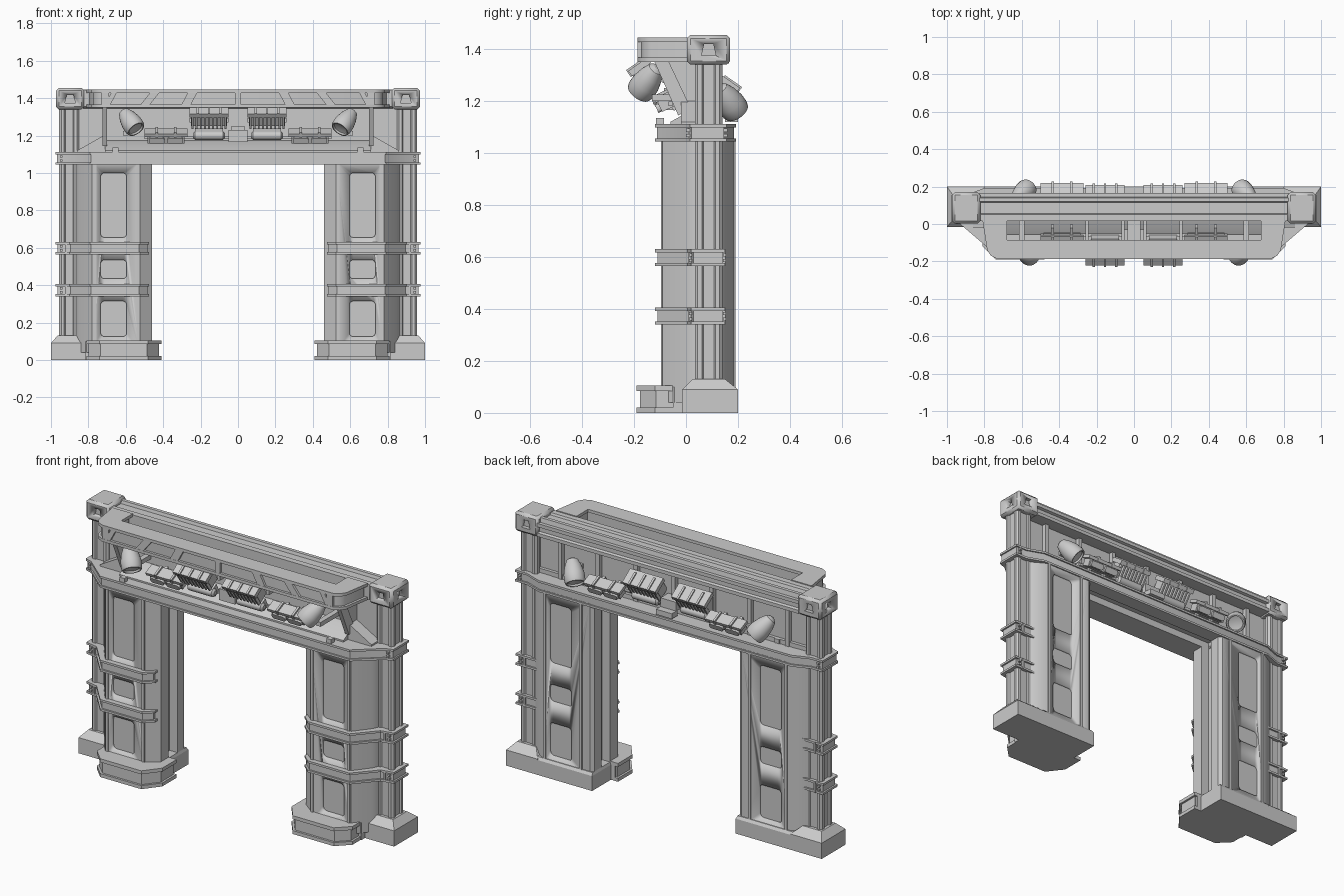
import bpy, bmesh, math
from mathutils import Matrix, Vector

AX = {'x': lambda u, v, w: (w, u, v), 'y': lambda u, v, w: (u, w, v), 'z': lambda u, v, w: (u, v, w)}

def prism(bm, pts, a, b, axis='z', top=None):
    lo = [bm.verts.new(AX[axis](u, v, a)) for u, v in pts]
    hi = [bm.verts.new(AX[axis](u, v, b)) for u, v in (top or pts)]
    n = len(pts)
    faces = [bm.faces.new(lo), bm.faces.new(hi)]
    faces += [bm.faces.new((lo[i], lo[(i + 1) % n], hi[(i + 1) % n], hi[i])) for i in range(n)]
    bmesh.ops.recalc_face_normals(bm, faces=faces)

def rect(x0, x1, y0, y1):
    return [(x0, y0), (x1, y0), (x1, y1), (x0, y1)]

def box(bm, x0, x1, y0, y1, z0, z1):
    prism(bm, rect(x0, x1, y0, y1), z0, z1)

def lathe(bm, prof, segs=20):
    """Solid of revolution about local z from (radius, z) points."""
    rings = [[bm.verts.new((r * math.cos(2 * math.pi * i / segs), r * math.sin(2 * math.pi * i / segs), z))
              for i in range(segs)] for r, z in prof]
    faces = [bm.faces.new(rings[0]), bm.faces.new(rings[-1])]
    for a, b in zip(rings, rings[1:]):
        faces += [bm.faces.new((a[i], a[(i + 1) % segs], b[(i + 1) % segs], b[i])) for i in range(segs)]
    bmesh.ops.recalc_face_normals(bm, faces=faces)

def rrect(x0, x1, y0, y1, r, n=4):
    out = []
    for cx, cy, a0 in ((x1 - r, y1 - r, 0), (x0 + r, y1 - r, 90), (x0 + r, y0 + r, 180), (x1 - r, y0 + r, 270)):
        for i in range(n + 1):
            a = math.radians(a0 + 90 * i / n)
            out.append((cx + r * math.cos(a), cy + r * math.sin(a)))
    return out

def inset(pts, d):
    """Mitred inset of a counter-clockwise outline."""
    out = []
    for i, p in enumerate(pts):
        p = Vector(p)
        e1 = (p - Vector(pts[i - 1])).normalized()
        e2 = (Vector(pts[(i + 1) % len(pts)]) - p).normalized()
        n1, n2 = Vector((-e1.y, e1.x)), Vector((-e2.y, e2.x))
        q = p + (n1 + n2) * d / (1 + n1.dot(n2))
        out.append((q.x, q.y))
    return out

def flanged(bm, pts, z0, z1, t, d):
    """Channel-section slab: two flanges with a recessed web."""
    prism(bm, pts, z0, z0 + t)
    prism(bm, inset(pts, d), z0 + t, z1 - t)
    prism(bm, pts, z1 - t, z1)

def finish(bm, name, mirror=False, cut=None, bevel=0, mat=None):
    if mat:
        bm.transform(mat)
    me = bpy.data.meshes.new(name)
    bm.to_mesh(me)
    bm.free()
    me.polygons.foreach_set('use_smooth', [True] * len(me.polygons))
    me.set_sharp_from_angle(angle=math.radians(32))
    ob = bpy.data.objects.new(name, me)
    bpy.context.collection.objects.link(ob)
    if bevel:
        m = ob.modifiers.new('bevel', 'BEVEL')
        m.width, m.segments = bevel, 1
    if cut:
        m = ob.modifiers.new('cut', 'BOOLEAN')
        m.object, m.operation, m.solver = cut, 'DIFFERENCE', 'EXACT'
    if mirror:
        ob.modifiers.new('mirror', 'MIRROR')
    return ob

def cutter(bm, name):
    ob = finish(bm, name)
    ob.hide_render = True
    ob.display_type = 'WIRE'
    return ob

def both(half):
    """Full outline from a right-hand half (front to back)."""
    return half + [(-x, y) for x, y in reversed(half)]

# Legs with recessed rounded panels front and back
c = bmesh.new()
for z0, z1 in ((0.125, 0.315), (0.435, 0.535), (0.655, 1.0)):
    prism(c, rrect(0.595, 0.735, z0, z1, 0.022), -0.12, -0.075, 'y')
    prism(c, rrect(0.595, 0.735, z0, z1, 0.022), 0.175, 0.22, 'y')
panel_cut = cutter(c, 'panel_cutter')
b = bmesh.new()
prism(b, [(0.46, 0.03), (0.46, -0.04), (0.525, -0.09), (0.78, -0.09), (0.85, 0.0), (0.87, 0.04), (0.87, 0.13),
          (0.85, 0.145), (0.78, 0.185), (0.48, 0.185), (0.46, 0.17), (0.46, 0.11), (0.51, 0.11), (0.51, 0.03)], 0.04, 1.06)
finish(b, 'leg_body', True, panel_cut)

# Slim vertical trim beside the panels
b = bmesh.new()
for x in (0.535, 0.765):
    for y in (-0.09, 0.185):
        box(b, x - 0.008, x + 0.008, y - 0.006, y + 0.006, 0.08, 1.05)
finish(b, 'leg_trim', True)

# Fluted corner posts
b = bmesh.new()
q = [(0.053, -0.026), (0.045, -0.02), (0.045, 0.02), (0.053, 0.026), (0.053, 0.042), (0.042, 0.053)]
pts = []
for k in range(4):
    for x, y in q:
        for _ in range(k):
            x, y = -y, x
        pts.append((0.903 + x, 0.087 + y))
prism(b, pts, 0.1, 1.36)
finish(b, 'corner_post', True)

# Corner pedestals, rear plinth and stepped front foot
b = bmesh.new()
box(b, 0.80, 1.0, -0.015, 0.2, 0, 0.09)
prism(b, rect(0.80, 1.0, -0.015, 0.2), 0.09, 0.13, top=rect(0.845, 0.965, 0.025, 0.15))
finish(b, 'corner_pedestal', True)
b = bmesh.new()
box(b, 0.455, 0.81, 0.03, 0.2, 0, 0.085)
prism(b, rect(0.455, 0.81, 0.03, 0.2), 0.085, 0.1, top=rect(0.46, 0.81, 0.03, 0.19))
finish(b, 'rear_plinth', True)
b = bmesh.new()
flanged(b, [(0.41, 0.03), (0.41, -0.1), (0.48, -0.19), (0.74, -0.19), (0.81, -0.12), (0.81, 0.03)], 0, 0.105, 0.02, 0.012)
box(b, 0.43, 0.815, -0.05, 0.03, 0.0, 0.1)
finish(b, 'front_foot', True)

# Bands wrapped around each leg and post
b = bmesh.new()
band = [(0.475, 0.03), (0.475, -0.075), (0.525, -0.12), (0.79, -0.12), (0.90, 0.005), (0.975, 0.02),
        (0.975, 0.15), (0.835, 0.15), (0.835, 0.03)]
for z in (0.34, 0.565):
    flanged(b, band, z, z + 0.065, 0.012, 0.01)
    for dz in (0.022, 0.043):
        for y in (0.02, 0.15):
            box(b, 0.938, 0.952, y - 0.008, y + 0.004, z + dz - 0.006, z + dz + 0.006)
    box(b, 0.915, 0.925, 0.01, 0.152, z, z + 0.065)
finish(b, 'leg_band', True)

# Lintel with a channel along its underside
c = bmesh.new()
box(c, -0.51, 0.51, 0.03, 0.11, 1.0, 1.085)
soffit_cut = cutter(c, 'soffit_cutter')
lint = both([(0.79, -0.12), (0.93, 0.0), (0.975, 0.015), (0.975, 0.155), (0.9, 0.155), (0.80, 0.192)])
b = bmesh.new()
prism(b, inset(lint, 0.008), 1.047, 1.109)
finish(b, 'lintel', cut=soffit_cut)
b = bmesh.new()
for z in (1.045, 1.099):
    for y0, y1 in ((-0.12, 0.03), (0.11, 0.192)):
        box(b, -0.79, 0.79, y0, y1, z, z + 0.012)
    prism(b, [(0.78, -0.12), (0.79, -0.12), (0.93, 0.0), (0.975, 0.015), (0.975, 0.155), (0.9, 0.155),
              (0.80, 0.192), (0.78, 0.192)], z, z + 0.012)
    prism(b, [(-0.78, 0.192), (-0.80, 0.192), (-0.9, 0.155), (-0.975, 0.155), (-0.975, 0.015), (-0.93, 0.0),
              (-0.79, -0.12), (-0.78, -0.12)], z, z + 0.012)
for s in (-1, 1):
    for z in (1.067, 1.088):
        box(b, s * 0.945 - 0.007, s * 0.945 + 0.007, 0.0, 0.16, z - 0.006, z + 0.006)
finish(b, 'lintel_flange')

# Upper wall, rear ribs, ledge and side gussets
b = bmesh.new()
box(b, -0.87, 0.87, 0.05, 0.09, 1.1, 1.37)
prism(b, [(-0.06, 1.1), (0.06, 1.1), (0.06, 1.175), (0.02, 1.165), (-0.06, 1.12)], -0.71, 0.71, 'x')
for x in (-0.72, -0.48, -0.24, 0, 0.24, 0.48, 0.72):
    box(b, x - 0.012, x + 0.012, 0.08, 0.115, 1.1, 1.37)
box(b, -0.87, 0.87, 0.08, 0.108, 1.1, 1.135)
finish(b, 'upper_wall')
b = bmesh.new()
prism(b, [(0.71, 1.1), (0.86, 1.1), (0.86, 1.12), (0.71, 1.205)], -0.02, 0.07, 'y')
prism(b, [(-0.125, 1.36), (-0.07, 1.36), (0.02, 1.17), (-0.03, 1.145)], 0.70, 0.725, 'x')
prism(b, [(-0.07, 1.36), (0.06, 1.36), (0.06, 1.17), (0.02, 1.17)], 0.708, 0.718, 'x')
finish(b, 'side_brace', True)

# Top beam with long rails
b = bmesh.new()
prism(b, [(0.015, 1.355), (0.015, 1.44), (0.05, 1.44), (0.055, 1.428), (0.115, 1.428), (0.12, 1.445), (0.14, 1.445),
          (0.145, 1.42), (0.165, 1.42), (0.165, 1.4), (0.15, 1.395), (0.15, 1.37), (0.165, 1.365), (0.165, 1.345),
          (0.05, 1.345)], -0.83, 0.83, 'x')
finish(b, 'top_beam')

# Corner caps with sockets
c = bmesh.new()
prism(c, [(0.87, 1.375), (0.925, 1.375), (0.915, 1.42), (0.88, 1.42)], -0.02, 0.03, 'y')
prism(c, [(0.06, 1.375), (0.115, 1.375), (0.105, 1.42), (0.07, 1.42)], 0.945, 1.0, 'x')
prism(c, [(0.87, 1.375), (0.925, 1.375), (0.915, 1.42), (0.88, 1.42)], 0.148, 0.2, 'y')
cap_cut = cutter(c, 'cap_cutter')
b = bmesh.new()
box(b, 0.822, 0.972, 0.003, 0.17, 1.34, 1.455)
finish(b, 'corner_cap', True, cap_cut, 0.014)

# Projecting top tray and its truss front
b = bmesh.new()
tray = [(-0.81, 0.02), (-0.785, -0.14), (-0.765, -0.17), (-0.73, -0.187), (0.73, -0.187), (0.765, -0.17), (0.785, -0.14),
        (0.81, 0.02), (0.68, 0.02), (0.68, -0.085), (-0.68, -0.085), (-0.68, 0.02)]
flanged(b, tray, 1.35, 1.445, 0.017, 0.014)
finish(b, 'top_tray')
b = bmesh.new()
for xt, xb, w in ((0.71, 0.71, 0.02), (0.66, 0.70, 0.015), (0.44, 0.50, 0.025), (0.24, 0.28, 0.025), (0.0, 0.0, 0.015)):
    prism(b, [(xb - w, 1.36), (xb + w, 1.36), (xt + w, 1.435), (xt - w, 1.435)], -0.186, -0.165, 'y')
finish(b, 'tray_truss', True)

def place(loc, rx, back=False):
    m = Matrix.Translation(loc) @ Matrix.Rotation(math.radians(rx), 4, 'X')
    return m @ Matrix.Rotation(math.pi, 4, 'Z') if back else m

for side, back in (('front', False), ('rear', True)):
    s = 1 if back else -1
    # Finned floodlights
    b = bmesh.new()
    box(b, -0.105, 0.105, -0.045, 0.045, 0.02, 0.045)
    box(b, -0.095, 0.095, -0.025, 0.035, -0.05, 0.02)
    for i in range(9):
        x = -0.088 + i * 0.022
        box(b, x - 0.005, x + 0.005, -0.042, 0.04, -0.055, 0.02)
    for x in (-0.06, 0.0, 0.06):
        box(b, x - 0.006, x + 0.006, -0.05, 0.03, 0.02, 0.052)
    finish(b, side + '_finned_floodlight', True,
           mat=place((0.155, 0.145, 1.24) if back else (0.155, -0.16, 1.305), -35 if back else 35, back))
    # Tube lamps below the floodlights
    b = bmesh.new()
    lathe(b, [(0.012, -0.085), (0.024, -0.075), (0.024, 0.075), (0.012, 0.085)], 12)
    b.transform(Matrix.Rotation(math.pi / 2, 4, 'Y'))
    box(b, -0.075, 0.075, 0.0, 0.04, -0.03, 0.025)
    finish(b, side + '_tube_lamp', True,
           mat=place((0.155, 0.14, 1.165) if back else (0.155, -0.105, 1.2), s * -25, back))
    # Low twin-cell lamps with brackets
    b = bmesh.new()
    box(b, -0.115, 0.115, -0.03, 0.035, 0.012, 0.03)
    box(b, -0.1, 0.1, -0.022, 0.03, -0.03, 0.012)
    for x in (-0.05, 0.05):
        prism(b, rrect(x - 0.042, x + 0.042, -0.028, 0.006, 0.012), -0.036, 0.0, 'y')
        box(b, x - 0.006, x + 0.006, -0.034, 0.035, 0.01, 0.04)
        box(b, x - 0.008, x + 0.008, 0.02, 0.07, -0.045, 0.0)
    finish(b, side + '_twin_lamp', True,
           mat=place((0.385, 0.18, 1.175) if back else (0.385, -0.085, 1.195), s * -25, back))
    # Bullet spotlights aimed down and inward
    b = bmesh.new()
    lathe(b, [(0.014, -0.08), (0.03, -0.07), (0.045, -0.035), (0.055, 0.01), (0.055, 0.045), (0.05, 0.06), (0.043, 0.06),
              (0.04, 0.05), (0.02, 0.045)], 24)
    aim = Vector((-0.5, s * 0.5, -0.7)).to_track_quat('Z', 'Y').to_matrix().to_4x4()
    finish(b, side + '_spotlight', True,
           mat=Matrix.Translation((0.595, 0.165, 1.2) if back else (0.575, -0.15, 1.275)) @ aim)
    b = bmesh.new()
    box(b, 0.585, 0.615, min(s * 0.13, 0.06), max(s * 0.13, 0.06), 1.2, 1.225)
    box(b, 0.64, 0.67, s * 0.1 - 0.015, s * 0.1 + 0.015, 1.1, 1.135)
    finish(b, side + '_spotlight_arm', True)

# Central junction boxes and support pipe
b = bmesh.new()
box(b, -0.05, 0.05, -0.1, -0.03, 1.165, 1.23)
box(b, -0.035, 0.035, -0.085, 0.06, 1.23, 1.25)
box(b, -0.05, 0.05, 0.09, 0.16, 1.15, 1.2)
box(b, -0.05, 0.05, 0.15, 0.2, 1.12, 1.15)
for y, z in ((-0.06, 1.19), (0.125, 1.17)):
    box(b, -0.5, 0.5, y - 0.008, y + 0.008, z - 0.008, z + 0.008)
for x in (-0.25, -0.06, 0.06, 0.25):
    box(b, x - 0.008, x + 0.008, -0.09, 0.06, 1.27, 1.295)
finish(b, 'junction_box')
